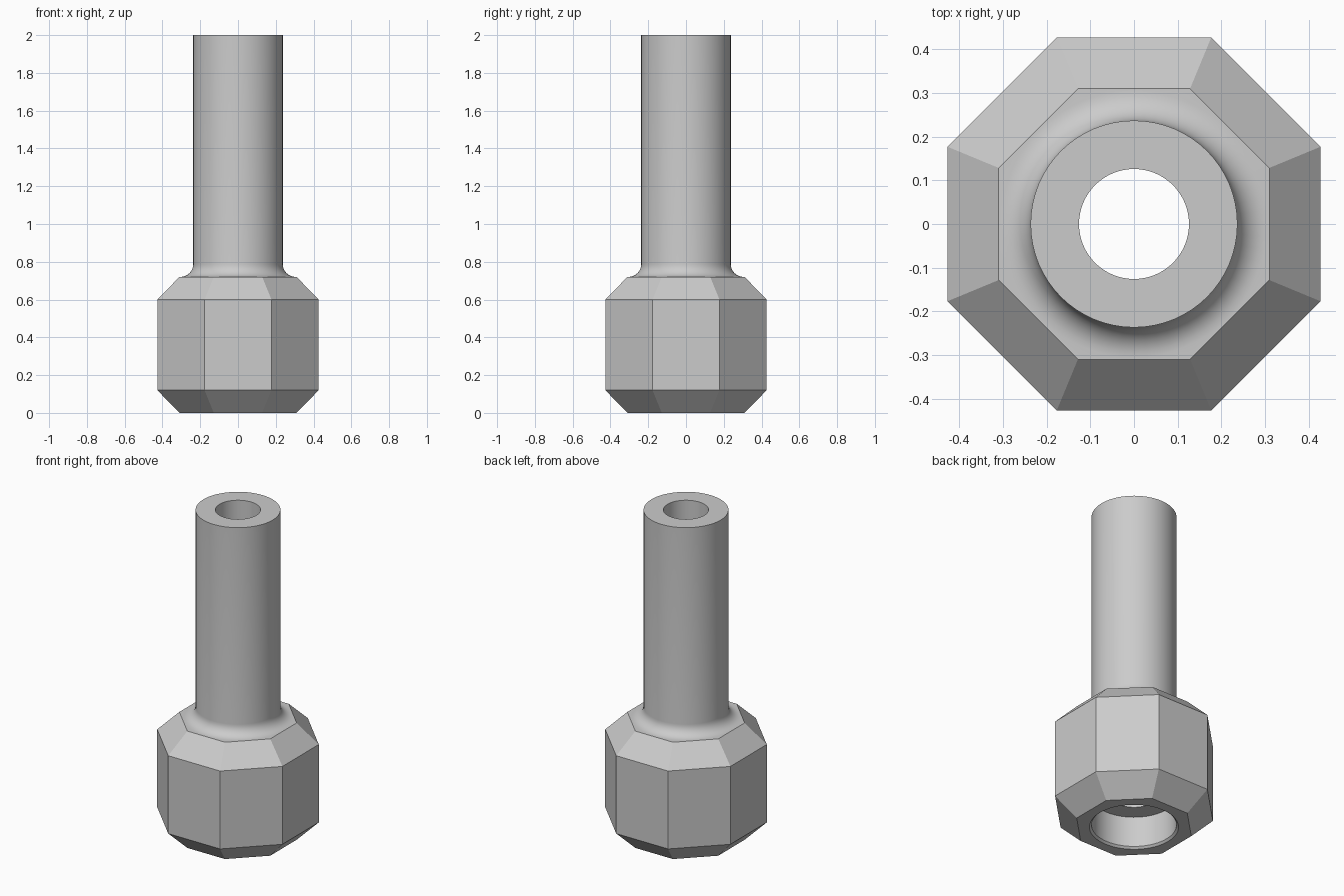
import bpy
import bmesh
from math import pi, cos, sin, radians

SEGMENTS = 64
EIGHTH = pi / 4

cube = bpy.data.objects.get("Cube")
if cube:
    bpy.data.objects.remove(cube, do_unlink=True)

steel = bpy.data.materials.new("grey_metal")
steel.use_nodes = True
GREY = (0.6, 0.6, 0.6, 1)
steel.diffuse_color = GREY
steel.node_tree.nodes["Principled BSDF"].inputs["Base Color"].default_value = GREY


def ring(bm, radius, z, octagonal=False):
    """A ring of vertices; an octagonal one takes radius as half its width across flats."""
    verts = []
    for i in range(SEGMENTS):
        a = 2 * pi * i / SEGMENTS
        r = radius
        if octagonal:
            r /= cos((a + EIGHTH / 2) % EIGHTH - EIGHTH / 2)
        verts.append(bm.verts.new((r * cos(a), r * sin(a), z)))
    return verts


bm = bmesh.new()

# Eight-sided nut body with chamfered ends
rings = [ring(bm, r, z, True) for r, z in
         [(0.31, 0), (0.427, 0.12), (0.427, 0.6), (0.31, 0.72)]]

# Fillet from the nut's top face up into the tube
TUBE, FILLET, STEPS = 0.237, 0.068, 8
for i in range(STEPS + 1):
    a = pi / 2 * i / STEPS
    rings.append(ring(bm, TUBE + FILLET * (1 - sin(a)), 0.72 + FILLET * (1 - cos(a))))

# Tube top, through bore, wide socket and its bevelled mouth
rings += [ring(bm, r, z) for r, z in
          [(TUBE, 2), (0.126, 2), (0.126, 0.2), (0.237, 0.2), (0.237, 0.012), (0.249, 0)]]

# Skin between neighbouring rings, closing back on the first
for low, high in zip(rings, rings[1:] + rings[:1]):
    for i in range(SEGMENTS):
        j = (i + 1) % SEGMENTS
        bm.faces.new((low[i], low[j], high[j], high[i]))
bmesh.ops.recalc_face_normals(bm, faces=bm.faces)

mesh = bpy.data.meshes.new("tube_fitting")
bm.to_mesh(mesh)
bm.free()
mesh.materials.append(steel)
fitting = bpy.data.objects.new("tube_fitting", mesh)
bpy.context.collection.objects.link(fitting)

bpy.ops.object.select_all(action="DESELECT")
fitting.select_set(True)
bpy.context.view_layer.objects.active = fitting
bpy.ops.object.shade_smooth_by_angle(angle=radians(25))
